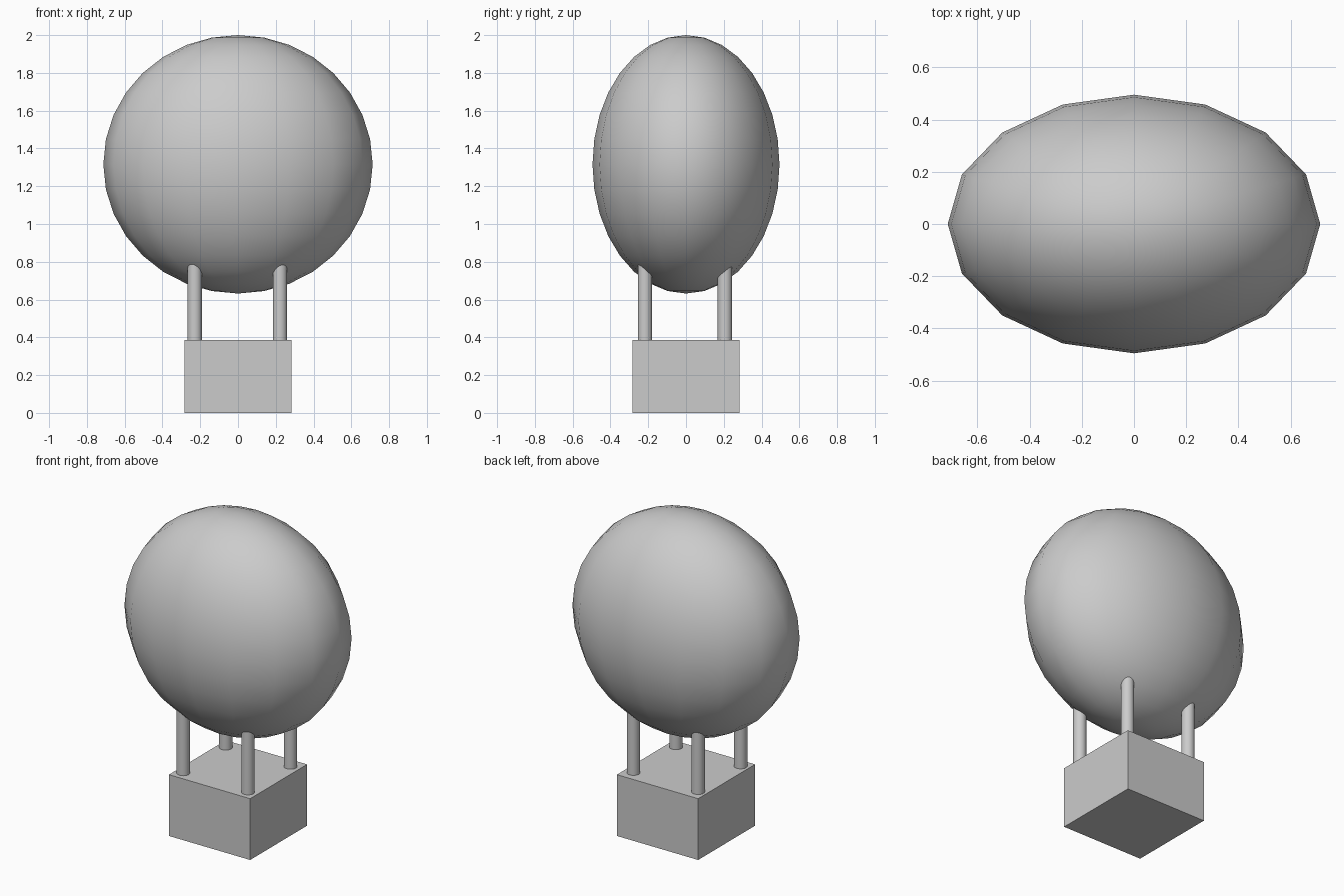
import bpy
import math

if "Cube" in bpy.data.objects:
    bpy.data.objects.remove(bpy.data.objects["Cube"])


def finish(name):
    obj = bpy.context.object
    obj.name = name
    bpy.ops.object.transform_apply(location=False, rotation=True, scale=True)
    return obj


# Basket: plain solid box
bpy.ops.mesh.primitive_cube_add(size=1, location=(0, 0, 0.193))
bpy.context.object.scale = (0.566, 0.566, 0.386)
finish("basket")

# Balloon: flattened sphere, smooth shaded
bpy.ops.mesh.primitive_uv_sphere_add(segments=16, ring_count=16, radius=1,
                                     location=(0, 0, 1.316))
bpy.context.object.scale = (0.713, 0.495, 0.684)
finish("balloon")
bpy.ops.object.shade_smooth()

# Four struts rising from the basket into the balloon
STRUT_BOTTOM, STRUT_TOP = 0.37, 0.85
for side, x in (("left", -0.229), ("right", 0.222)):
    for end, y in (("front", -0.217), ("back", 0.206)):
        bpy.ops.mesh.primitive_cylinder_add(
            vertices=32, radius=0.038, depth=STRUT_TOP - STRUT_BOTTOM,
            location=(x, y, (STRUT_TOP + STRUT_BOTTOM) / 2))
        finish(f"{end}_{side}_strut")
        bpy.ops.object.shade_smooth_by_angle(angle=math.radians(35))
